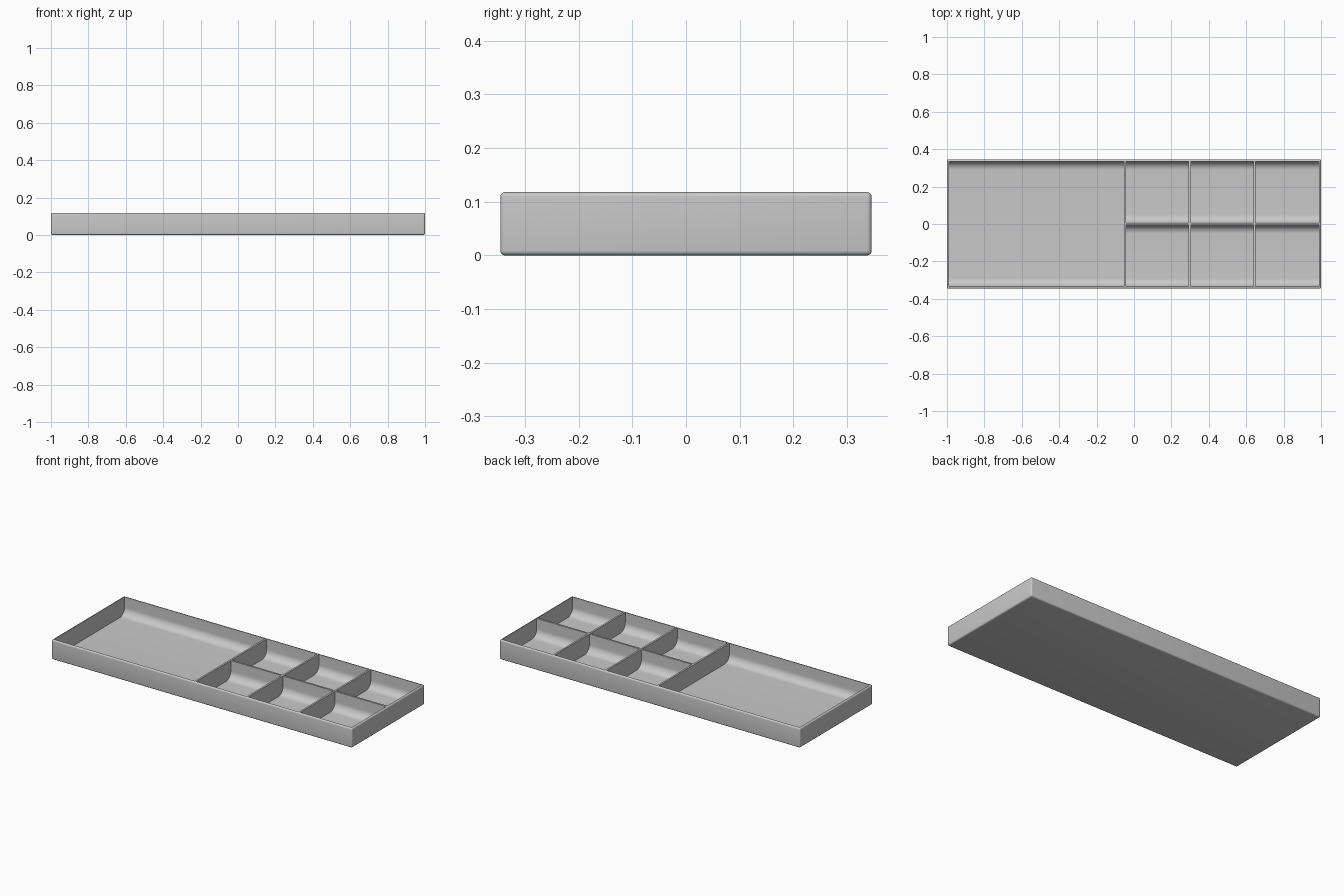
import bpy, bmesh, math
from mathutils import Vector

cube = bpy.data.objects.get("Cube")
if cube:
    bpy.data.objects.remove(cube, do_unlink=True)

W, D, H = 1.0, 0.346, 0.118      # half width, half depth, height
WALL, FLOOR = 0.011, 0.01
FILLET, EDGE = 0.046, 0.009
DIVIDERS = (-0.049, 0.298, 0.644)

grey = bpy.data.materials.new("warm_free_grey")
grey.name = "plain_grey"
grey.use_nodes = True
colour = (0.58, 0.58, 0.58, 1)
grey.diffuse_color = colour
grey.node_tree.nodes["Principled BSDF"].inputs["Base Color"].default_value = colour


def add_object(name, bm):
    bmesh.ops.recalc_face_normals(bm, faces=bm.faces)
    mesh = bpy.data.meshes.new(name)
    bm.to_mesh(mesh)
    bm.free()
    mesh.materials.append(grey)
    obj = bpy.data.objects.new(name, mesh)
    bpy.context.collection.objects.link(obj)
    return obj


def rounded_trough(bm, x0, x1, y0, y1):
    """Pocket volume along x, with both lower long edges rounded."""
    top = H + 0.05
    profile = [(y1, top), (y0, top)]
    for centre, start in ((y0 + FILLET, math.pi), (y1 - FILLET, 1.5 * math.pi)):
        for i in range(13):
            a = start + i / 12 * math.pi / 2
            profile.append((centre + FILLET * math.cos(a),
                            FLOOR + FILLET + FILLET * math.sin(a)))
    face = bm.faces.new([bm.verts.new((x0, y, z)) for y, z in profile])
    ext = bmesh.ops.extrude_face_region(bm, geom=[face])
    verts = [g for g in ext["geom"] if isinstance(g, bmesh.types.BMVert)]
    bmesh.ops.translate(bm, verts=verts, vec=Vector((x1 - x0, 0, 0)))


# Solid tray block with softened outer edges
bm = bmesh.new()
bmesh.ops.create_cube(bm, size=1)
for v in bm.verts:
    v.co = (v.co.x * 2 * W, v.co.y * 2 * D, (v.co.z + 0.5) * H)
bmesh.ops.bevel(bm, geom=bm.edges[:], offset=EDGE, segments=5, profile=0.5,
                affect='EDGES')
tray = add_object("divided_tray", bm)

# One wide pocket, then two rows of three small pockets
bm = bmesh.new()
half = WALL / 2
inner = D - WALL
rounded_trough(bm, -W + WALL, DIVIDERS[0] - half, -inner, inner)
ends = [d - half for d in DIVIDERS[1:]] + [W - WALL]
for left, right in zip(DIVIDERS, ends):
    rounded_trough(bm, left + half, right, -inner, -half)
    rounded_trough(bm, left + half, right, half, inner)
cutter = add_object("pocket_cutter", bm)
cutter.hide_render = True

# Carve the pockets
mod = tray.modifiers.new("pockets", 'BOOLEAN')
mod.operation = 'DIFFERENCE'
mod.solver = 'EXACT'
mod.object = cutter
bpy.ops.object.select_all(action='DESELECT')
tray.select_set(True)
bpy.context.view_layer.objects.active = tray
bpy.ops.object.modifier_apply(modifier=mod.name)
bpy.data.objects.remove(cutter, do_unlink=True)
bpy.ops.object.shade_smooth_by_angle(angle=math.radians(30))
